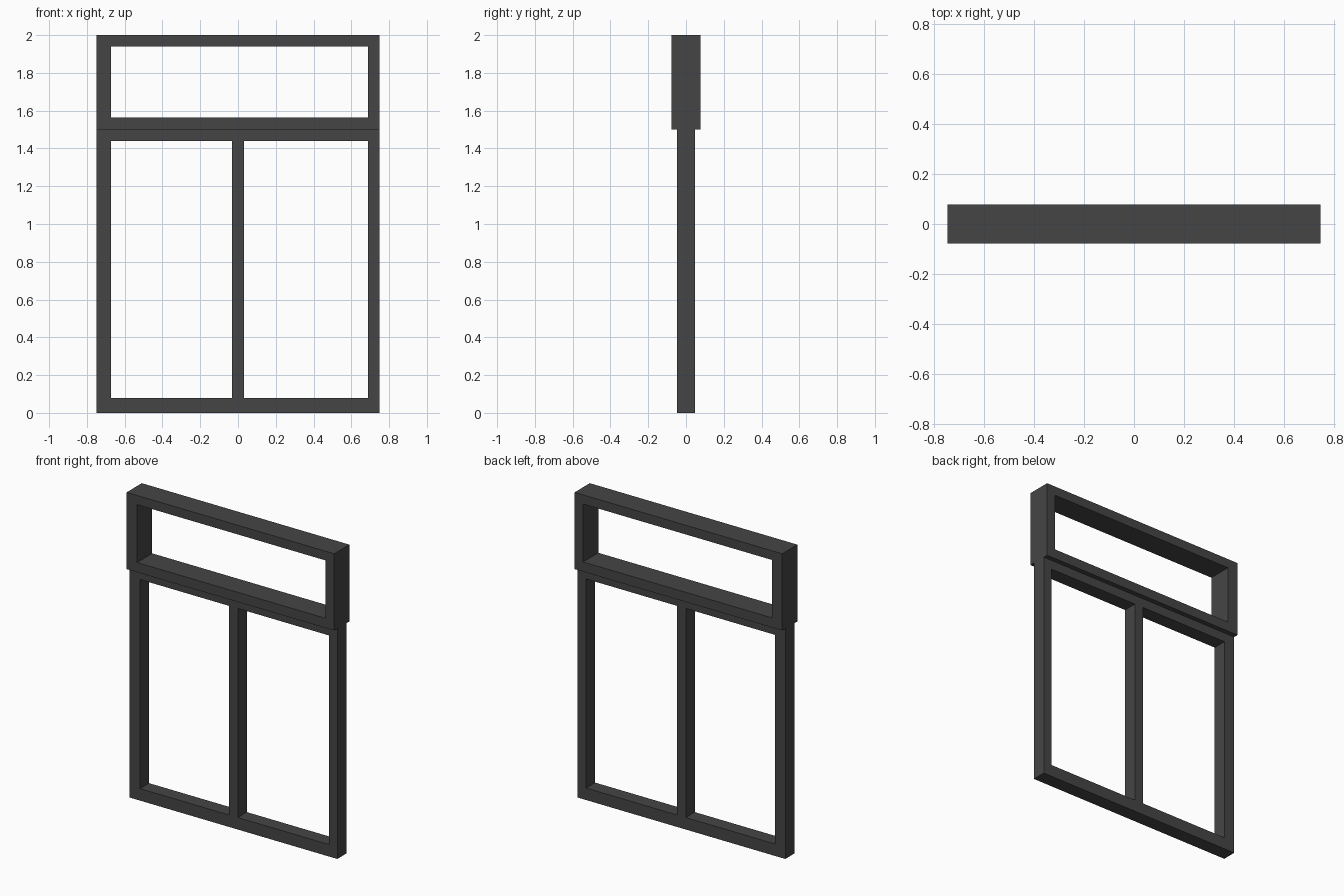
import bpy
import bmesh

cube = bpy.data.objects.get("Cube")
if cube:
    bpy.data.objects.remove(cube, do_unlink=True)

# Dark grey frame colour
grey = bpy.data.materials.new("dark_grey")
grey.use_nodes = True
colour = (0.06, 0.06, 0.06, 1.0)
grey.diffuse_color = colour
bsdf = grey.node_tree.nodes["Principled BSDF"]
bsdf.inputs["Base Color"].default_value = colour
bsdf.inputs["Roughness"].default_value = 0.8


def make_frame(name, xs, zs, openings, depth):
    """Fill a grid of cells except the openings, then extrude it along y."""
    bm = bmesh.new()
    grid = [[bm.verts.new((x, -depth / 2, z)) for x in xs] for z in zs]
    for j in range(len(zs) - 1):
        for i in range(len(xs) - 1):
            if (i, j) not in openings:
                bm.faces.new((grid[j][i], grid[j][i + 1],
                              grid[j + 1][i + 1], grid[j + 1][i]))
    result = bmesh.ops.extrude_face_region(bm, geom=bm.faces[:],
                                           use_keep_orig=True)
    moved = [g for g in result["geom"] if isinstance(g, bmesh.types.BMVert)]
    bmesh.ops.translate(bm, verts=moved, vec=(0, depth, 0))
    bmesh.ops.recalc_face_normals(bm, faces=bm.faces[:])
    mesh = bpy.data.meshes.new(name)
    bm.to_mesh(mesh)
    bm.free()
    mesh.materials.append(grey)
    obj = bpy.data.objects.new(name, mesh)
    bpy.context.collection.objects.link(obj)
    return obj


HALF = 0.748                    # half the overall width
LEFT, RIGHT = -0.673, 0.687     # inner sides of the stiles
SEAM = 1.50                     # where the two frames meet

# Lower frame with two tall openings and a central mullion
make_frame("lower_window_frame",
           [-HALF, LEFT, -0.031, 0.031, RIGHT, HALF],
           [0, 0.078, 1.44, SEAM], {(1, 1), (3, 1)}, 0.093)

# Deeper transom frame on top with one wide opening
make_frame("upper_transom_frame",
           [-HALF, LEFT, RIGHT, HALF],
           [SEAM, 1.563, 1.94, 2.0], {(1, 1)}, 0.156)
